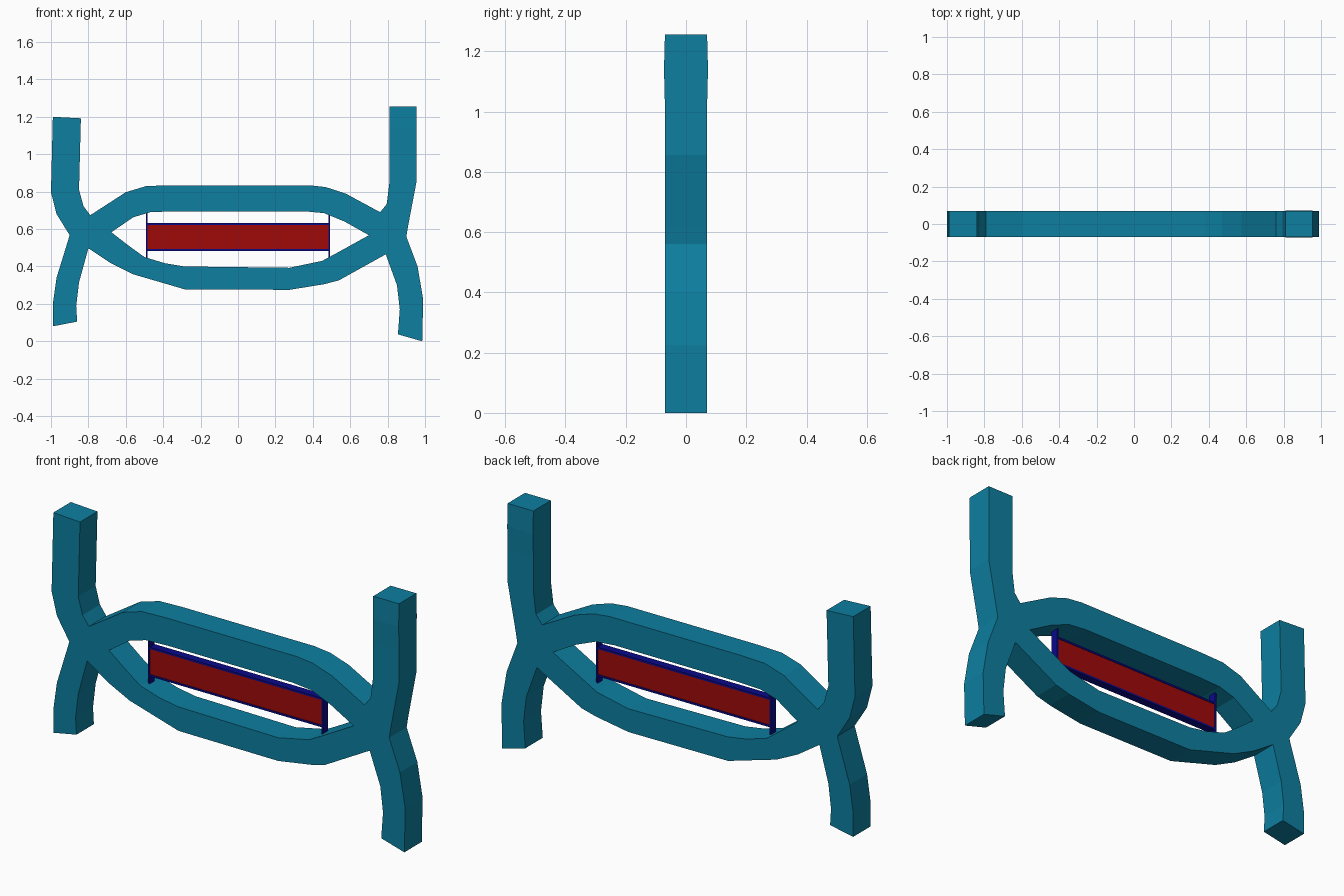
import bpy, bmesh


def material(name, rgb):
    m = bpy.data.materials.new(name)
    m.diffuse_color = (*rgb, 1)
    return m


TEAL = material("teal_paint", (0.004, 0.21, 0.35))
RED = material("red_panel_paint", (0.35, 0.003, 0.003))
BLUE = material("blue_trim_paint", (0.003, 0.003, 0.26))


def band(name, stations, mat):
    """Loft a four-sided bar through (outer x, z, inner x, z, half depth)."""
    bm = bmesh.new()
    rings = []
    for ox, oz, ix, iz, d in stations:
        rings.append([bm.verts.new(p) for p in
                      ((ox, -d, oz), (ix, -d, iz), (ix, d, iz), (ox, d, oz))])
    for a, b in zip(rings, rings[1:]):
        for i in range(4):
            j = (i + 1) % 4
            bm.faces.new((a[i], a[j], b[j], b[i]))
    bm.faces.new(rings[0])
    bm.faces.new(rings[-1])
    bmesh.ops.recalc_face_normals(bm, faces=bm.faces)
    me = bpy.data.meshes.new(name)
    bm.to_mesh(me)
    bm.free()
    me.materials.append(mat)
    bpy.context.collection.objects.link(bpy.data.objects.new(name, me))


def box(name, center, size, mat):
    bpy.ops.mesh.primitive_cube_add(size=1, location=center)
    ob = bpy.context.object
    ob.name = name
    ob.scale = size
    ob.data.materials.append(mat)


D = 0.07

# Upper arch that runs down into both lower legs
band("upper_arch_and_legs", [(*s, D) for s in (
    (-0.99, 0.08, -0.86, 0.105), (-0.99, 0.20, -0.865, 0.19),
    (-0.97, 0.34, -0.85, 0.315), (-0.90, 0.567, -0.80, 0.497),
    (-0.79, 0.674, -0.677, 0.583), (-0.60, 0.797, -0.56, 0.663),
    (-0.49, 0.83, -0.47, 0.69), (-0.356, 0.834, -0.34, 0.695),
    (0.38, 0.834, 0.355, 0.695), (0.47, 0.824, 0.46, 0.685),
    (0.575, 0.79, 0.57, 0.64), (0.76, 0.69, 0.70, 0.567),
    (0.90, 0.56, 0.79, 0.465), (0.96, 0.40, 0.85, 0.30),
    (0.99, 0.225, 0.865, 0.17), (0.985, 0.0, 0.855, 0.037))], TEAL)

# Lower beam that rises into both upper posts
band("lower_beam_and_posts", [
    (-0.99, 1.20, -0.84, 1.192, D), (-1.0, 0.797, -0.85, 0.81, D),
    (-0.97, 0.68, -0.826, 0.722, D), (-0.90, 0.567, -0.79, 0.674, D),
    (-0.80, 0.497, -0.677, 0.583, D), (-0.68, 0.417, -0.59, 0.515, D),
    (-0.56, 0.358, -0.50, 0.45, D), (-0.45, 0.326, -0.39, 0.417, D),
    (-0.286, 0.278, -0.286, 0.40, D), (0.275, 0.275, 0.275, 0.393, D),
    (0.46, 0.305, 0.45, 0.43, D), (0.54, 0.326, 0.51, 0.462, D),
    (0.79, 0.465, 0.70, 0.567, D), (0.90, 0.56, 0.76, 0.69, D),
    (0.91, 0.62, 0.795, 0.733, D), (0.955, 0.856, 0.81, 0.85, D),
    (0.955, 1.02, 0.81, 1.02, D), (0.955, 1.14, 0.81, 1.14, 0.073),
    (0.955, 1.256, 0.81, 1.256, D)], TEAL)

# Red centre panel with blue trim strips and end uprights
box("centre_panel", (0, 0, 0.557), (0.975, 0.034, 0.136), RED)
for side, z in (("lower", 0.488), ("upper", 0.627)):
    box(side + "_trim_strip", (0, 0, z), (0.98, 0.04, 0.01), BLUE)
for side, x in (("left", -0.488), ("right", 0.488)):
    box(side + "_upright", (x, 0, 0.56), (0.01, 0.04, 0.30), BLUE)
